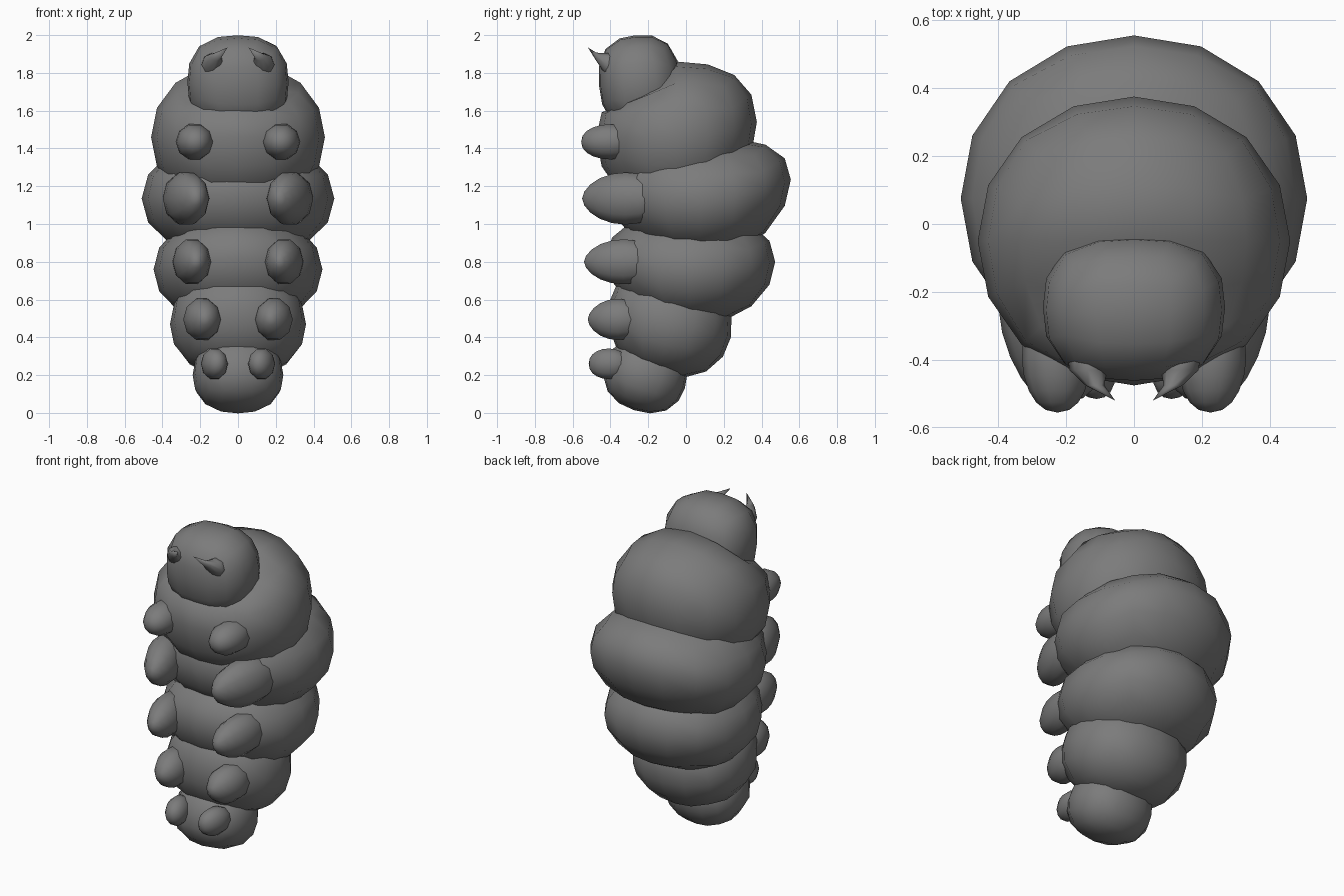
import bpy, bmesh
from math import cos, sin, pi, radians
from mathutils import Vector, Matrix

cube = bpy.data.objects.get("Cube")
if cube:
    bpy.data.objects.remove(cube, do_unlink=True)

COLOUR = (0.2, 0.2, 0.2, 1)
grey = bpy.data.materials.new("dark grey")
grey.use_nodes = True
grey.diffuse_color = COLOUR
grey.node_tree.nodes["Principled BSDF"].inputs["Base Color"].default_value = COLOUR


def finish(name, bm):
    bmesh.ops.recalc_face_normals(bm, faces=bm.faces)
    for f in bm.faces:
        f.smooth = True
    mesh = bpy.data.meshes.new(name)
    bm.to_mesh(mesh)
    bm.free()
    mesh.materials.append(grey)
    ob = bpy.data.objects.new(name, mesh)
    bpy.context.collection.objects.link(ob)
    return ob


def blob(name, centre, radii, tilt=0, power=2.1, front=0, back=0, pinch=0):
    """Rounded cube-sphere: tilted about x, its front and back bent upward,
    and its upper front pressed down by pinch."""
    bm = bmesh.new()
    bmesh.ops.create_cube(bm, size=2)
    bmesh.ops.subdivide_edges(bm, edges=bm.edges, cuts=3, use_grid_fill=True)
    turn = Matrix.Rotation(radians(tilt), 3, 'X')
    for v in bm.verts:
        p = Vector([sin(c * pi / 4) / cos(c * pi / 4) for c in v.co])
        p /= sum(abs(c) ** power for c in p) ** (1 / power)
        press = 1 - pinch * max(0, -p.y) * max(0, p.z) ** 2
        q = Vector([c * r for c, r in zip(p, radii)])
        q.z = q.z * press + (front if p.y < 0 else back) * p.y ** 2
        v.co = turn @ q + Vector(centre)
    return finish(name, bm)


def taper(name, path, widths, sides):
    """Elliptical rings along a path, closed by a tip vertex."""
    bm = bmesh.new()
    rings = []
    for p, (rx, rz) in zip(path, widths):
        rings.append([bm.verts.new((p[0] + rx * cos(2 * pi * i / sides), p[1],
                                    p[2] + rz * sin(2 * pi * i / sides)))
                      for i in range(sides)])
    tip = bm.verts.new(path[-1])
    bm.faces.new(rings[0])
    for i in range(sides):
        j = (i + 1) % sides
        for a, b in zip(rings, rings[1:]):
            bm.faces.new((a[i], a[j], b[j], b[i]))
        bm.faces.new((rings[-1][i], rings[-1][j], tip))
    return finish(name, bm)


# Body segments, top to bottom
blob("head", (0, -0.245, 1.75), (0.268, 0.216, 0.25), 5, 2.6)
blob("thorax", (0, -0.05, 1.46), (0.46, 0.425, 0.4), back=0.08, pinch=1.1)
blob("upper_abdomen", (0, 0.075, 1.135), (0.51, 0.48, 0.325), front=0.03, back=0.1)
blob("middle_abdomen", (0, 0.025, 0.76), (0.447, 0.447, 0.3), front=0.06, back=0.04)
blob("lower_abdomen", (0, -0.09, 0.47), (0.36, 0.335, 0.28), -12, 2.2, front=0.04)
blob("tail", (0, -0.215, 0.2), (0.24, 0.22, 0.195), -18, 2.3)

# Stubby legs: middle x, middle y, z, x radius, z radius, tip x, tip y, pointedness
LEGS = [(0.23, -0.40, 1.435, 0.10, 0.098, 0.225, -0.555, 0.9),
        (0.275, -0.32, 1.135, 0.113, 0.145, 0.22, -0.55, 1.15),
        (0.245, -0.33, 0.80, 0.10, 0.125, 0.22, -0.54, 1.15),
        (0.19, -0.36, 0.495, 0.10, 0.115, 0.175, -0.52, 1.15),
        (0.125, -0.41, 0.26, 0.07, 0.085, 0.11, -0.515, 0.9)]

for side, s in (("left", 1), ("right", -1)):
    for n, (bx, by, z, rx, rz, tx, ty, sharp) in enumerate(LEGS, 1):
        angles = [radians(a) for a in range(-54, 91, 18)]
        path = [(s * (bx + (tx - bx) * sin(a)), by + (ty - by) * sin(a), z) for a in angles]
        widths = [(rx * cos(a) ** sharp, rz * cos(a) ** sharp) for a in angles[:-1]]
        taper(f"{side}_leg_{n}", path, widths, 10)
    # Small curved mandible rooted inside the head
    taper(f"{side}_mandible",
          [(s * 0.13, -0.36, 1.83), (s * 0.135, -0.43, 1.85),
           (s * 0.115, -0.475, 1.885), (s * 0.055, -0.52, 1.935)],
          [(0.07, 0.08), (0.055, 0.055), (0.028, 0.022)], 8)
